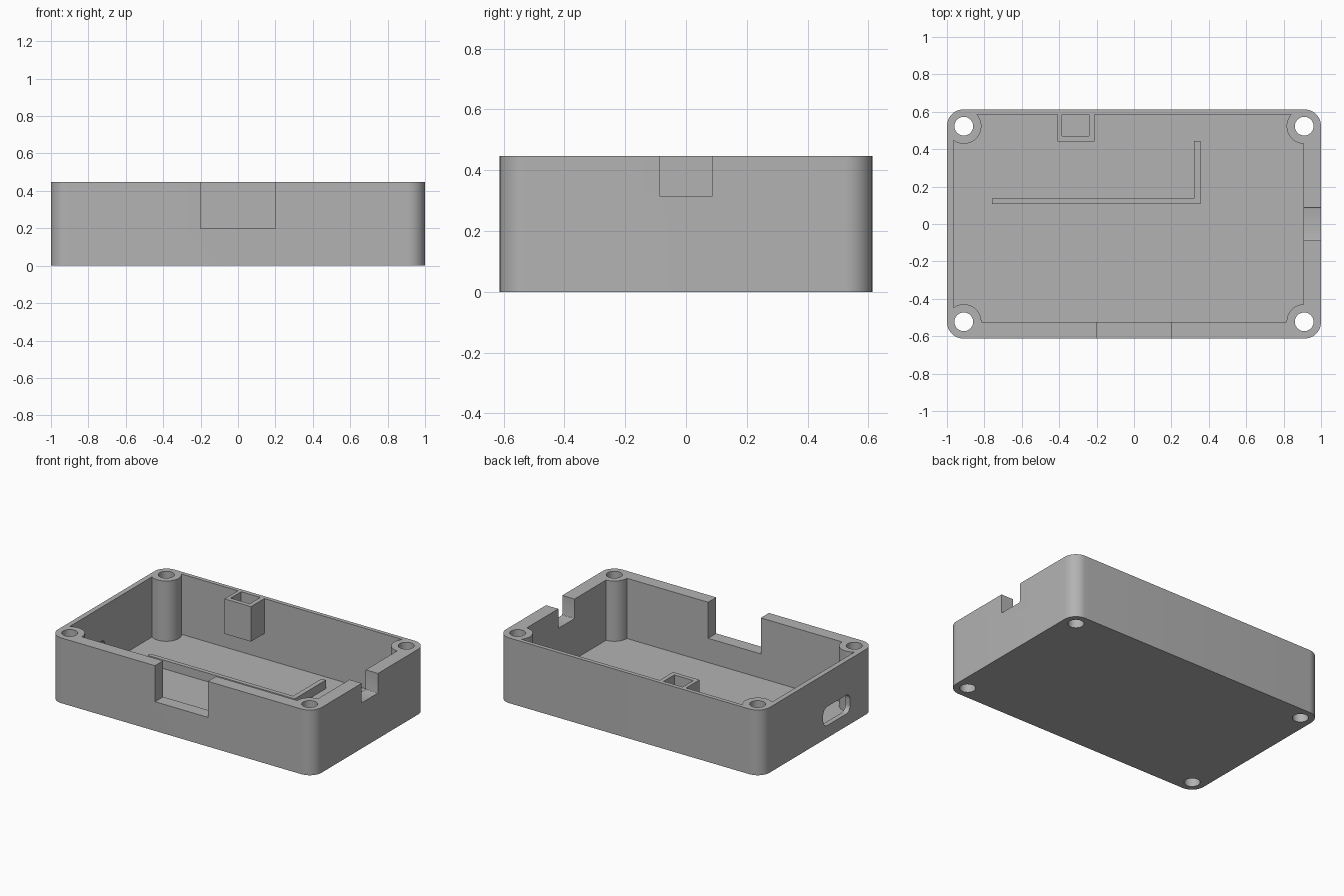
import bpy, bmesh, math

cube = bpy.data.objects.get("Cube")
if cube:
    bpy.data.objects.remove(cube, do_unlink=True)

HEIGHT, FLOOR = 0.447, 0.034
HALF_X, HALF_Y, CORNER = 1.0, 0.613, 0.09
SCREW_X, SCREW_Y = HALF_X - CORNER, HALF_Y - CORNER

grey = bpy.data.materials.new("plain grey")
grey.use_nodes = True
colour = (0.45, 0.45, 0.45, 1)
grey.diffuse_color = colour
grey.node_tree.nodes["Principled BSDF"].inputs["Base Color"].default_value = colour


def rect(a0, a1, b0, b1, r=0, steps=12):
    """Rectangle outline, with rounded corners if r is given."""
    if not r:
        return [(a0, b0), (a1, b0), (a1, b1), (a0, b1)]
    centres = [(a1 - r, b1 - r), (a0 + r, b1 - r), (a0 + r, b0 + r), (a1 - r, b0 + r)]
    return [(ca + r * math.cos(math.pi / 2 * (q + i / steps)),
             cb + r * math.sin(math.pi / 2 * (q + i / steps)))
            for q, (ca, cb) in enumerate(centres) for i in range(steps + 1)]


def circle(x, y, r, n=48):
    return [(x + r * math.cos(math.tau * i / n), y + r * math.sin(math.tau * i / n))
            for i in range(n)]


def prism(name, outline, c0, c1, along_x=False):
    """Extrude an outline up z, or a (y, z) outline along x."""
    bm = bmesh.new()
    place = (lambda a, b, c: (c, a, b)) if along_x else (lambda a, b, c: (a, b, c))
    low = [bm.verts.new(place(a, b, c0)) for a, b in outline]
    high = [bm.verts.new(place(a, b, c1)) for a, b in outline]
    bm.faces.new(low[::-1])
    bm.faces.new(high)
    for i in range(len(low)):
        j = (i + 1) % len(low)
        bm.faces.new((low[i], low[j], high[j], high[i]))
    mesh = bpy.data.meshes.new(name)
    bm.to_mesh(mesh)
    bm.free()
    mesh.materials.append(grey)
    obj = bpy.data.objects.new(name, mesh)
    bpy.context.collection.objects.link(obj)
    return obj


def cut(target, tool):
    """Subtract the tool from the target and discard the tool."""
    bpy.context.view_layer.objects.active = target
    mod = target.modifiers.new("cut", 'BOOLEAN')
    mod.operation, mod.solver, mod.object = 'DIFFERENCE', 'EXACT', tool
    bpy.ops.object.modifier_apply(modifier=mod.name)
    bpy.data.objects.remove(tool, do_unlink=True)


corners = [(sx * SCREW_X, sy * SCREW_Y) for sx in (-1, 1) for sy in (-1, 1)]

# Outer block
case = prism("enclosure_base", rect(-HALF_X, HALF_X, -HALF_Y, HALF_Y, CORNER), 0, HEIGHT)

# Cavity, leaving the screw bosses, wall socket and floor rib standing
cavity = prism("cavity", rect(-0.965, 0.907, -0.525, 0.585), FLOOR, 0.6)
for x, y in corners:
    cut(cavity, prism("boss", circle(x, y, 0.094), -0.1, 0.7))
cut(cavity, prism("socket", rect(-0.41, -0.21, 0.44, 0.7), 0.207, 0.7))
rib = [(-0.76, 0.107), (0.355, 0.107), (0.355, 0.445),
       (0.322, 0.445), (0.322, 0.137), (-0.76, 0.137)]
cut(cavity, prism("rib", rib, -0.1, 0.093))
cut(case, cavity)

# Screw holes right through the corners
for x, y in corners:
    cut(case, prism("screw_hole", circle(x, y, 0.05), -0.1, 0.7))

# Socket pocket, front opening, side notch and rounded port
cut(case, prism("pocket", rect(-0.385, -0.24, 0.47, 0.585), 0.235, 0.7))
cut(case, prism("front_opening", rect(-0.2, 0.2, -0.8, -0.5), 0.2, 0.7))
cut(case, prism("side_notch", rect(-0.088, 0.088, 0.313, 0.7, 0.006, 3), 0.85, 1.2, True))
cut(case, prism("port", rect(-0.35, -0.058, 0.085, 0.214, 0.045), -1.2, -0.93, True))

# Smooth curved walls, crisp edges
bpy.ops.object.select_all(action='DESELECT')
case.select_set(True)
bpy.context.view_layer.objects.active = case
bpy.ops.object.shade_smooth_by_angle(angle=math.radians(25))
